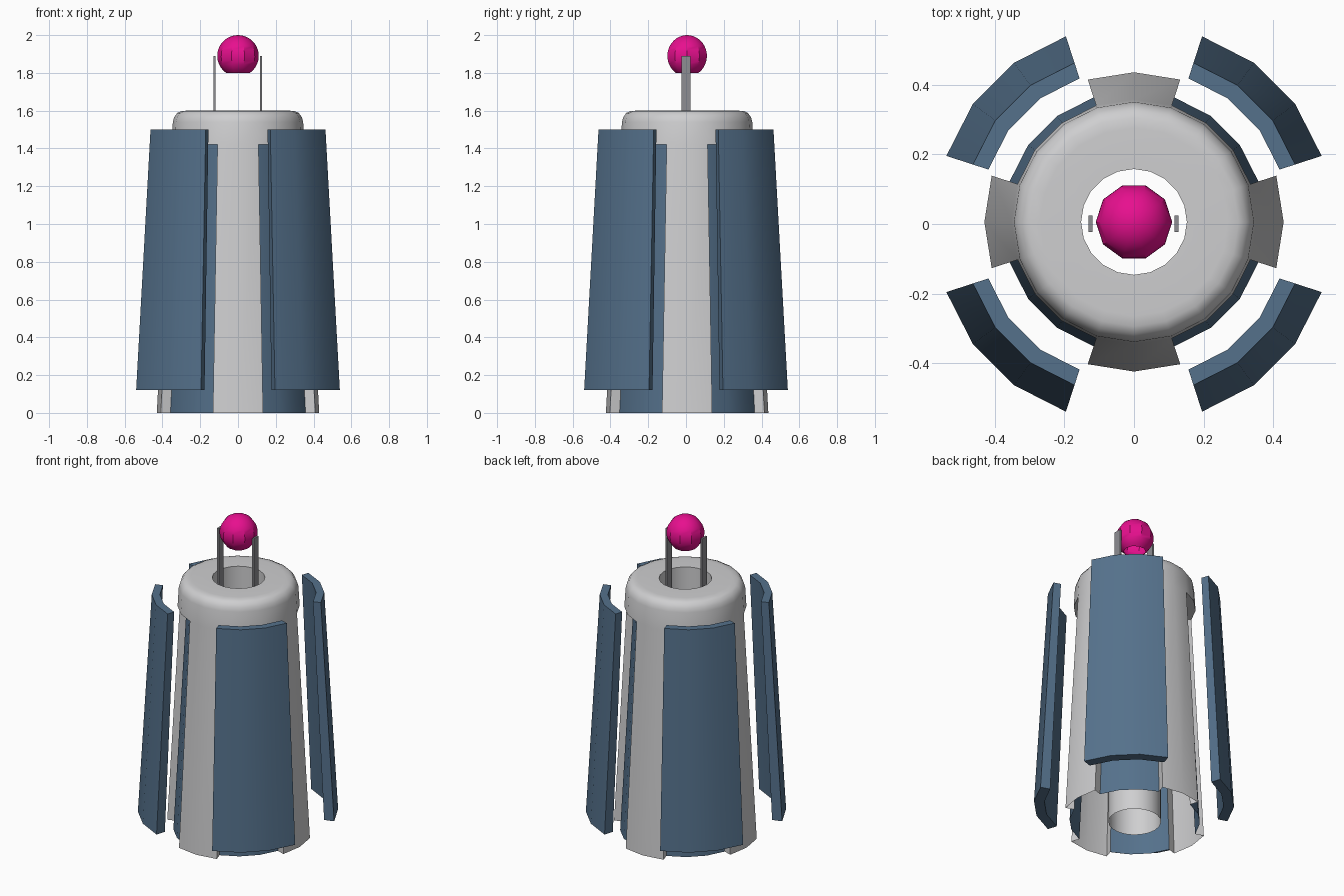
import bpy, bmesh, math
from mathutils import Vector

if "Cube" in bpy.data.objects:
    bpy.data.objects.remove(bpy.data.objects["Cube"])

def material(name, rgb):
    m = bpy.data.materials.new(name)
    m.diffuse_color = (*rgb, 1)
    m.use_nodes = True
    m.node_tree.nodes["Principled BSDF"].inputs["Base Color"].default_value = m.diffuse_color
    return m

GREY = material("light_grey", (0.62, 0.62, 0.63))
BLUE = material("slate_blue", (0.09, 0.165, 0.26))
PINK = material("magenta", (0.82, 0.005, 0.28))
STEEL = material("dark_grey", (0.27, 0.27, 0.29))
CY = 0.006  # slight offset of the core towards the back

def finish(bm, name, mats, loc=(0, 0, 0)):
    bmesh.ops.remove_doubles(bm, verts=bm.verts, dist=1e-5)
    bmesh.ops.recalc_face_normals(bm, faces=bm.faces)
    me = bpy.data.meshes.new(name)
    bm.to_mesh(me)
    bm.free()
    ob = bpy.data.objects.new(name, me)
    bpy.context.collection.objects.link(ob)
    for m in mats:
        me.materials.append(m)
    ob.location = loc
    bpy.ops.object.select_all(action='DESELECT')
    ob.select_set(True)
    bpy.context.view_layer.objects.active = ob
    bpy.ops.object.shade_smooth_by_angle(angle=math.radians(32))
    return ob

def polar(r, deg, z):
    a = math.radians(deg)
    return Vector((r * math.cos(a), r * math.sin(a), z))

def quad(bm, pts, mat=0):
    f = bm.faces.new([bm.verts.new(p) for p in pts])
    f.material_index = mat

def band(bm, a0, a1, lo, hi, mat=0):
    """Face between two (radius, z) profile points over one angular step."""
    pts = [polar(lo[0], a0, lo[1])]
    if lo[0] > 1e-6:
        pts.append(polar(lo[0], a1, lo[1]))
    pts.append(polar(hi[0], a1, hi[1]))
    if hi[0] > 1e-6:
        pts.append(polar(hi[0], a0, hi[1]))
    quad(bm, pts, mat)

# Core: 20-sided tapered shell, domed rim, open inner tube, four recessed bays
bm = bmesh.new()
RIM = [(0.352, 1.42), (0.345, 1.54), (0.338, 1.565), (0.322, 1.588),
       (0.30, 1.598), (0.27, 1.60), (0.152, 1.60)]
OUT0, OUT1 = (0.43, 0), RIM[0]
IN0, IN1 = (0.376, 0), (0.30, 1.42)
for i in range(20):
    a0, a1 = 18 * i, 18 * (i + 1)
    for lo, hi in zip(RIM, RIM[1:]):
        band(bm, a0, a1, lo, hi)
    band(bm, a0, a1, RIM[-1], (0.152, 0))
    if i % 5 in (4, 0):                       # raised strip
        band(bm, a0, a1, OUT0, OUT1)
    else:                                     # recessed bay and its ledge
        band(bm, a0, a1, IN0, IN1, 1)
        band(bm, a0, a1, IN1, OUT1)
    if i % 5 in (1, 4):                       # radial side walls of the bay
        quad(bm, [polar(IN0[0], a0, 0), polar(OUT0[0], a0, 0),
                  polar(OUT1[0], a0, 1.42), polar(IN1[0], a0, 1.42)])
finish(bm, "core_body", [GREY, BLUE], (0, CY, 0))

# Floating shield panels: three-facet curved plates pushed out diagonally
for k in range(4):
    bm = bmesh.new()
    push = polar(0.043, 45 + 90 * k, 0)
    o0, o1, i0, i1 = (0.535, 0.12), (0.455, 1.5), (0.475, 0.12), (0.408, 1.5)
    loop = [o0, o1, i1, i0]
    for s in range(3):
        a = 90 * k + 18 + 18 * s
        for p, q in zip(loop, loop[1:] + loop[:1]):
            band(bm, a, a + 18, p, q)
    for a in (90 * k + 18, 90 * k + 72):
        quad(bm, [polar(r, a, z) for r, z in loop])
    finish(bm, "shield_panel_%d" % (k + 1), [BLUE], push)

# Orb: ten-sided sphere, open where it is cut off underneath
bm = bmesh.new()
R, ZC, N = 0.11, 1.89, 14
start = math.asin(-0.09 / R)
prof = []
for j in range(N + 1):
    t = start + (math.pi / 2 - start) * j / N
    prof.append((R * math.cos(t) if j < N else 0, ZC + R * math.sin(t)))
for i in range(10):
    for lo, hi in zip(prof, prof[1:]):
        band(bm, 36 * i, 36 * (i + 1), lo, hi)
orb = finish(bm, "orb", [PINK], (0, CY, 0))
orb.data.shade_smooth()

# Two thin holder bars rising out of the tube
for side, x in (("left", -0.125), ("right", 0.122)):
    bm = bmesh.new()
    bmesh.ops.create_cube(bm, size=1)
    bmesh.ops.scale(bm, vec=(0.012, 0.048, 0.44), verts=bm.verts)
    finish(bm, "holder_bar_" + side, [STEEL], (x, 0.001, 1.67))
